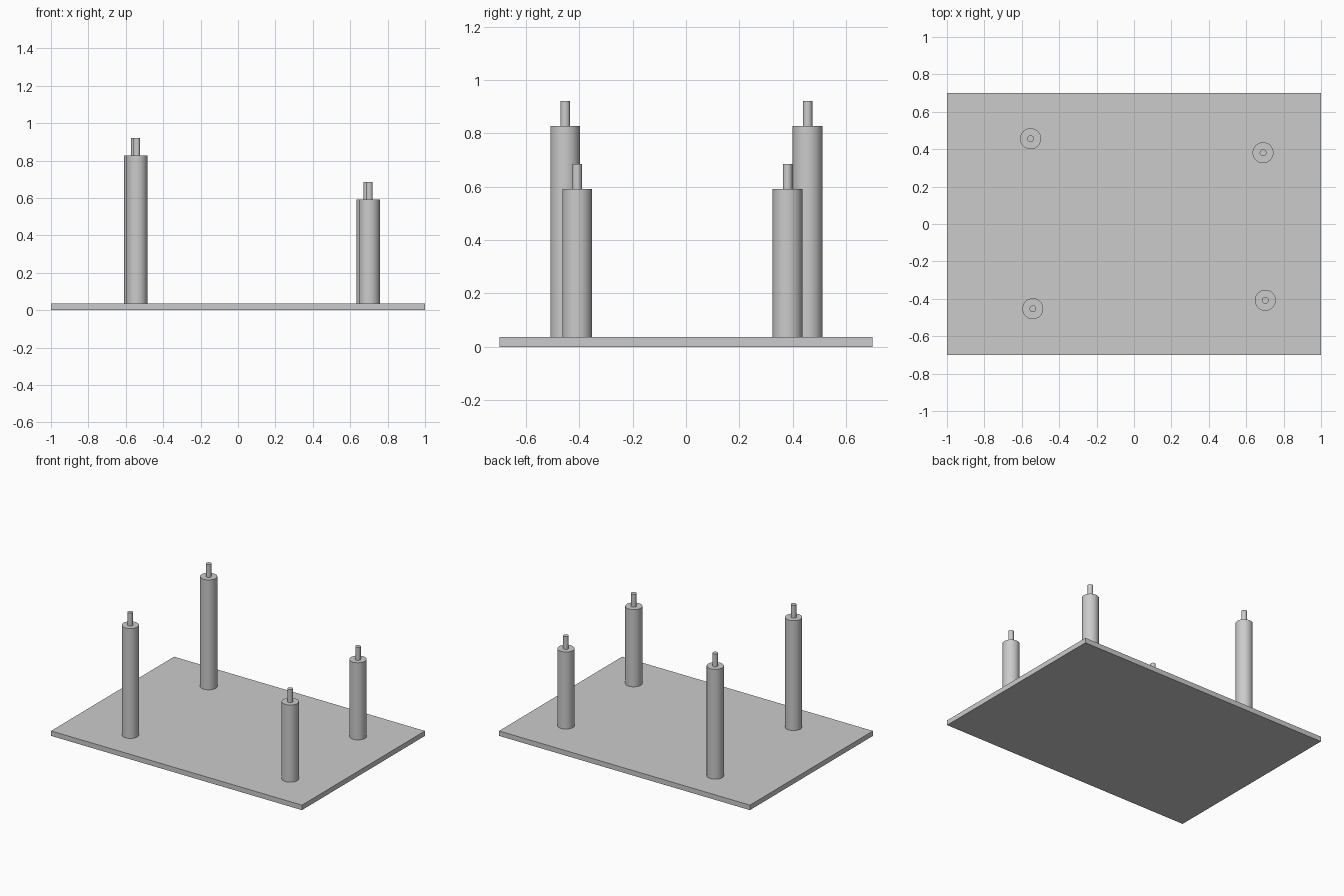
import bpy
import math

cube = bpy.data.objects.get("Cube")
if cube:
    bpy.data.objects.remove(cube, do_unlink=True)

grey = bpy.data.materials.new("plain_grey")
grey.use_nodes = True
colour = (0.6, 0.6, 0.6, 1)
grey.diffuse_color = colour
grey.node_tree.nodes["Principled BSDF"].inputs["Base Color"].default_value = colour

PLATE = 0.036


def cylinder(name, x, y, bottom, top, radius):
    bpy.ops.mesh.primitive_cylinder_add(
        vertices=32, radius=radius, depth=top - bottom,
        location=(x, y, (bottom + top) / 2))
    ob = bpy.context.object
    ob.name = name
    ob.data.materials.append(grey)
    bpy.ops.object.shade_smooth_by_angle(angle=math.radians(30))


# Base plate
bpy.ops.mesh.primitive_cube_add(size=1, location=(0, 0, PLATE / 2))
plate = bpy.context.object
plate.name = "base_plate"
plate.scale = (2, 1.4, PLATE)
bpy.ops.object.transform_apply(location=False, rotation=False, scale=True)
plate.data.materials.append(grey)

# Posts with a thin pin on top: tall pair on the right, short pair on the left
posts = {
    "front_right": (-0.541, -0.453, 0.828),
    "back_right": (-0.553, 0.456, 0.828),
    "front_left": (0.702, -0.408, 0.592),
    "back_left": (0.69, 0.381, 0.592),
}
for name, (x, y, top) in posts.items():
    cylinder(name + "_post", x, y, PLATE, top, 0.056)
    cylinder(name + "_pin", x, y, top, top + 0.093, 0.018)
